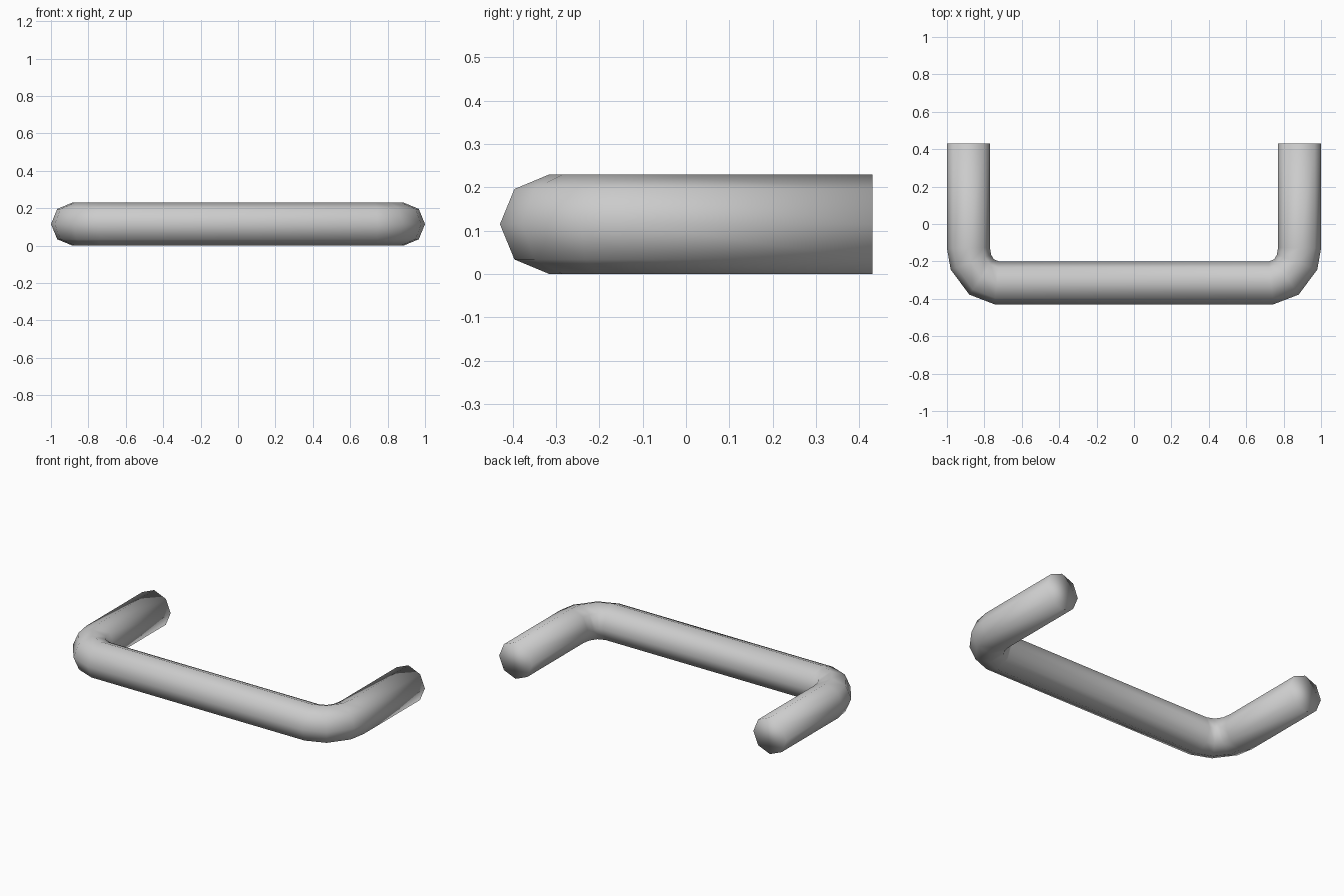
import bpy, bmesh
from math import cos, sin, pi, radians

if "Cube" in bpy.data.objects:
    bpy.data.objects.remove(bpy.data.objects["Cube"])

R, SIDES = 0.115, 8

# Left half of the bent path: x, y, ring tilt (90 = ring faces along y)
half = [(-0.885, 0.43, 90), (-0.885, -0.128, 89), (-0.872, -0.204, 70),
        (-0.815, -0.283, 35), (-0.733, -0.315, 6.5)]
path = half + [(-x, y, -a) for x, y, a in reversed(half)]

bm = bmesh.new()
rings = []
for x, y, a in path:
    # Inward direction of the ring within the horizontal plane
    dx, dy = sin(radians(a)), cos(radians(a))
    ring = []
    for i in range(SIDES):
        t = 2 * pi * i / SIDES
        ring.append(bm.verts.new((x + dx * R * cos(t), y + dy * R * cos(t),
                                  R + R * sin(t))))
    rings.append(ring)

# Tube walls
for a, b in zip(rings, rings[1:]):
    for i in range(SIDES):
        j = (i + 1) % SIDES
        bm.faces.new((a[i], a[j], b[j], b[i]))

# Flat mounting ends
bm.faces.new(rings[0])
bm.faces.new(rings[-1])
bmesh.ops.recalc_face_normals(bm, faces=bm.faces[:])
for f in bm.faces:
    f.smooth = True

mesh = bpy.data.meshes.new("pull_handle")
bm.to_mesh(mesh)
bm.free()
handle = bpy.data.objects.new("pull_handle", mesh)
bpy.context.collection.objects.link(handle)
